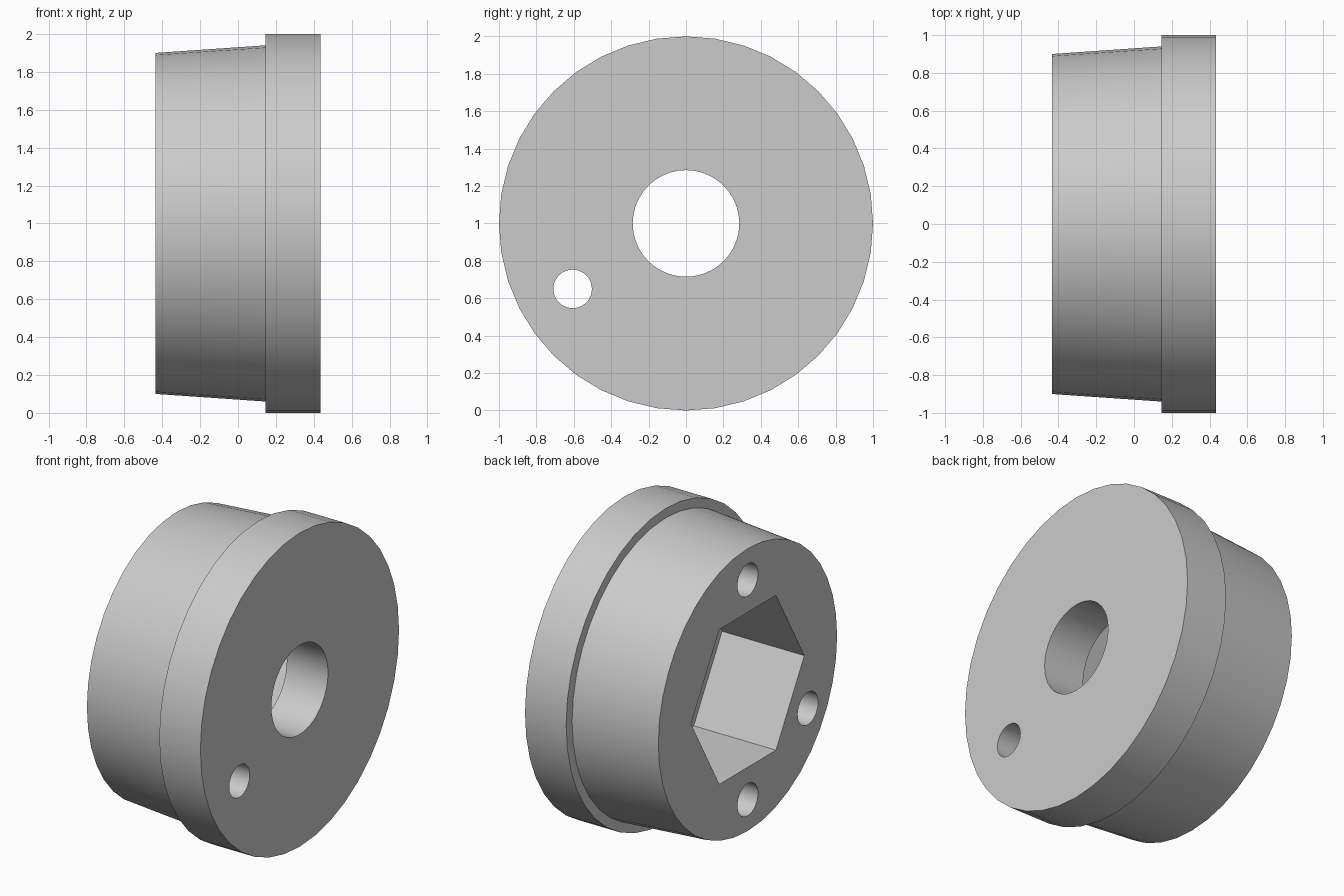
import bpy
from math import cos, sin, pi, radians

if "Cube" in bpy.data.objects:
    bpy.data.objects.remove(bpy.data.objects["Cube"], do_unlink=True)

HALF = 0.435      # half the length along x
STEP = 0.145      # where the flange begins
SIDES = 40

grey = bpy.data.materials.new("light grey")
grey.use_nodes = True
colour = (0.6, 0.6, 0.6, 1)
grey.diffuse_color = colour
grey.node_tree.nodes["Principled BSDF"].inputs["Base Color"].default_value = colour


def turned(name, profile, sides=SIDES, y=0.0, z=1.0):
    """Closed solid turned about an x axis from (x, radius) points."""
    verts, faces = [], []
    for x, r in profile:
        for i in range(sides):
            a = 2 * pi * i / sides
            verts.append((x, y + r * cos(a), z + r * sin(a)))
    for k in range(len(profile) - 1):
        for i in range(sides):
            j = (i + 1) % sides
            a, b = k * sides, (k + 1) * sides
            faces.append((a + i, a + j, b + j, b + i))
    faces.append(tuple(reversed(range(sides))))
    faces.append(tuple(range(len(verts) - sides, len(verts))))
    mesh = bpy.data.meshes.new(name)
    mesh.from_pydata(verts, [], faces)
    mesh.materials.append(grey)
    obj = bpy.data.objects.new(name, mesh)
    bpy.context.collection.objects.link(obj)
    return obj


# Tapered body with a wider flange
body = turned("flanged_body", [(-HALF, 0.90), (STEP, 0.94), (STEP, 1.0), (HALF, 1.0)])

# Central bore and hexagonal socket
cutters = [
    turned("bore_cutter", [(0, 0.285), (0.6, 0.285)]),
    turned("hex_socket_cutter", [(-0.6, 0.57), (STEP, 0.57)], sides=6),
]

# Pin holes: two blind, one right through
for name, angle, end in (("upper", 90, STEP), ("lower", 270, STEP), ("through", 210, 0.6)):
    a = radians(angle)
    cutters.append(turned(name + "_hole_cutter", [(-0.6, 0.103), (end, 0.103)],
                          y=0.70 * cos(a), z=1 + 0.70 * sin(a)))

# Cut the holes, then discard the cutters
bpy.ops.object.select_all(action='DESELECT')
bpy.context.view_layer.objects.active = body
body.select_set(True)
for cutter in cutters:
    mod = body.modifiers.new(cutter.name, 'BOOLEAN')
    mod.operation = 'DIFFERENCE'
    mod.solver = 'EXACT'
    mod.object = cutter
    bpy.ops.object.modifier_apply(modifier=mod.name)
    bpy.data.objects.remove(cutter, do_unlink=True)

bpy.ops.object.shade_smooth_by_angle(angle=radians(30))
